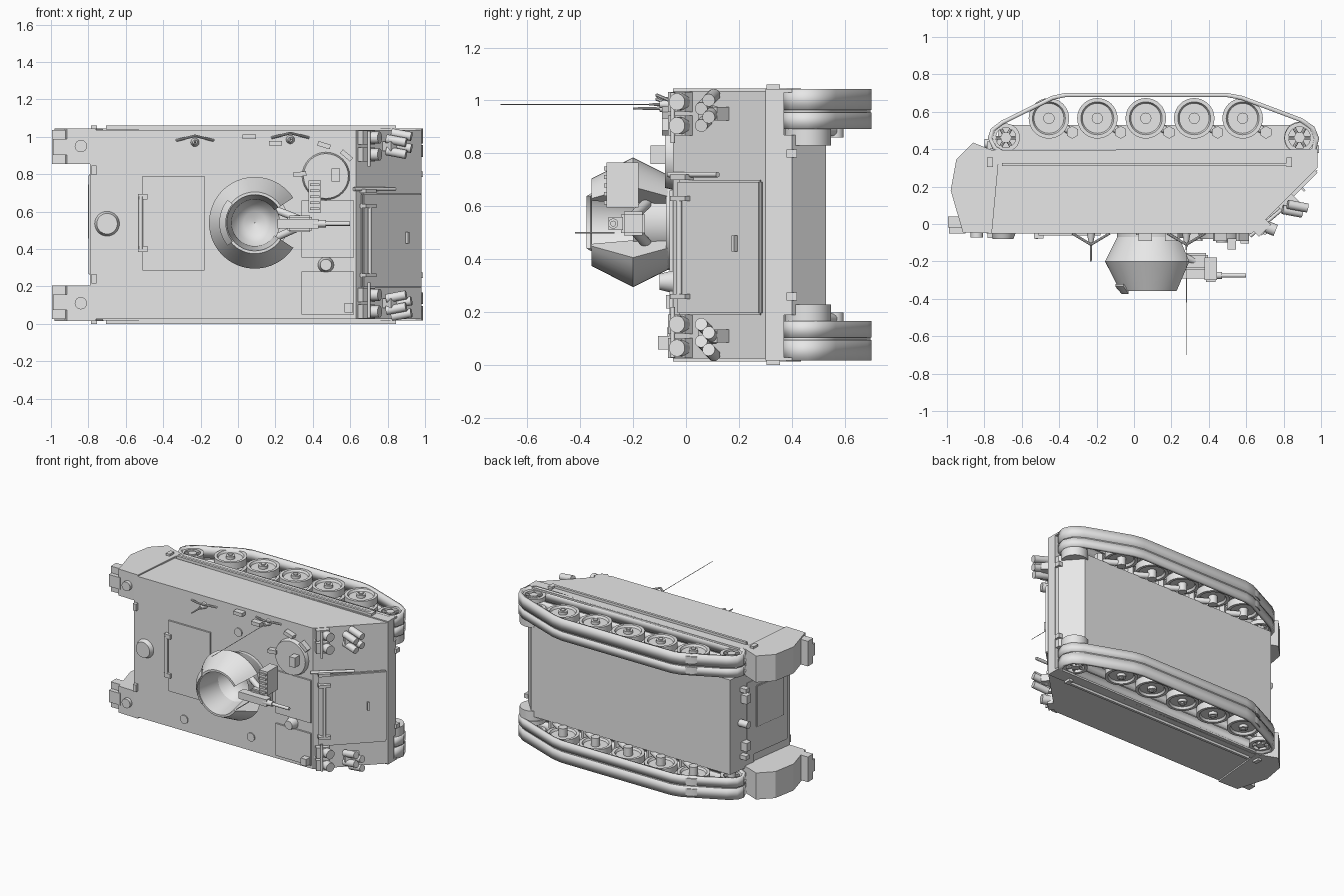
import bpy, bmesh, math
from mathutils import Vector, Matrix

if "Cube" in bpy.data.objects:
    bpy.data.objects.remove(bpy.data.objects["Cube"], do_unlink=True)

grey = bpy.data.materials.new("plain_grey")
grey.use_nodes = True
COL = (0.8, 0.8, 0.8, 1)
grey.diffuse_color = COL
grey.node_tree.nodes["Principled BSDF"].inputs["Base Color"].default_value = COL

MID = 0.53   # mirror plane height between the two flanks
ROOF = -0.05


def finish(name, bm, smooth=False):
    bmesh.ops.recalc_face_normals(bm, faces=bm.faces)
    me = bpy.data.meshes.new(name)
    bm.to_mesh(me)
    bm.free()
    ob = bpy.data.objects.new(name, me)
    bpy.context.collection.objects.link(ob)
    me.materials.append(grey)
    if smooth:
        bpy.ops.object.select_all(action='DESELECT')
        ob.select_set(True)
        bpy.context.view_layer.objects.active = ob
        bpy.ops.object.shade_smooth_by_angle(angle=math.radians(32))
    return ob


def prism(name, pts, z0, z1, smooth=False):
    bm = bmesh.new()
    f = bm.faces.new([bm.verts.new((x, y, z0)) for x, y in pts])
    r = bmesh.ops.extrude_face_region(bm, geom=[f])
    up = [v for v in r["geom"] if isinstance(v, bmesh.types.BMVert)]
    bmesh.ops.translate(bm, verts=up, vec=(0, 0, z1 - z0))
    return finish(name, bm, smooth)


def box(name, c, size, turn=0, bevel=0):
    bm = bmesh.new()
    mat = Matrix.Translation(c) @ Matrix.Rotation(turn, 4, 'Z') @ Matrix.Diagonal((*size, 1))
    bmesh.ops.create_cube(bm, size=1, matrix=mat)
    if bevel:
        bmesh.ops.bevel(bm, geom=bm.edges[:], offset=bevel, segments=2, affect='EDGES')
    return finish(name, bm)


def rod(name, a, b, r, r2=None, n=20):
    a, b = Vector(a), Vector(b)
    bm = bmesh.new()
    q = (b - a).to_track_quat('Z', 'Y').to_matrix().to_4x4()
    bmesh.ops.create_cone(bm, cap_ends=True, segments=n, radius1=r, radius2=r if r2 is None else r2,
                          depth=(b - a).length, matrix=Matrix.Translation((a + b) / 2) @ q)
    return finish(name, bm, True)


def lathe(name, prof, c, axis, start=0, sweep=2 * math.pi, n=48):
    # profile holds (radius, offset along axis); closed loop
    bm = bmesh.new()
    full = sweep > 6.28
    rings = []
    for i in range(n if full else n + 1):
        a = start + sweep * i / n
        ca, sa = math.cos(a), math.sin(a)
        place = (lambda r, h: (r * ca, h, r * sa)) if axis == 'Y' else (lambda r, h: (r * ca, r * sa, h))
        rings.append([bm.verts.new(Vector(c) + Vector(place(r, h))) for r, h in prof])
    m = len(prof)
    for i in range(n):
        p, q = rings[i], rings[(i + 1) % len(rings)]
        for k in range(m):
            bm.faces.new((p[k], p[(k + 1) % m], q[(k + 1) % m], q[k]))
    if not full:
        bm.faces.new(rings[0])
        bm.faces.new(rings[-1])
    return finish(name, bm, True)


# Hull: full-width upper body, narrower lower body
prism("upper_hull", [(-0.79, ROOF), (0.63, ROOF), (0.98, 0.3), (0.98, 0.37), (-0.73, 0.37)], 0.025, 1.035)
prism("lower_hull", [(-0.75, 0.3), (0.975, 0.3), (0.975, 0.4), (0.86, 0.528), (-0.72, 0.528)], 0.19, 0.87)

# Front plate on the glacis
s = math.sqrt(0.5)
glacis = lambda t, out=0.0: (0.63 + t * s + out * s, ROOF + t * s - out * s)


def on_glacis(name, t, out, z, size, bevel=0):
    x, y = glacis(t, out)
    return box(name, (x, y, z), size, math.pi / 4, bevel)


on_glacis("trim_vane", 0.26, 0.008, 0.445, (0.45, 0.022, 0.51), 0.008)
on_glacis("vane_handle", 0.36, 0.03, 0.46, (0.012, 0.02, 0.06))
rod("vane_hinge_bar", (*glacis(0.07, 0.035), 0.26), (*glacis(0.07, 0.035), 0.63), 0.01)
for z in (0.26, 0.63, 0.71):
    on_glacis("vane_bracket", 0.07, 0.02, z, (0.08, 0.05, 0.02))
rod("glacis_bar", (0.62, -0.065, 0.72), (0.84, 0.12, 0.72), 0.01)


def flank(sd):
    Z = lambda z: MID + sd * (z - MID)
    # Rear float box and its lamp housing
    prism("rear_box", [(-0.76, ROOF), (-0.915, -0.045), (-0.98, 0.18), (-0.95, 0.345), (-0.86, 0.435),
                       (-0.72, 0.38)], Z(0.855), Z(1.045))
    box("rear_lamp_box", (-0.945, -0.005, Z(0.945)), (0.09, 0.09, 0.085))
    box("rear_lamp_base", (-0.94, 0.01, Z(0.945)), (0.11, 0.06, 0.18))
    rod("rear_cap", (-0.84, ROOF + 0.01, Z(0.95)), (-0.84, ROOF - 0.022, Z(0.95)), 0.033)
    # Side skirt with lower rail
    prism("side_skirt", [(-0.8, 0.395), (-0.8, 0.36), (-0.77, 0.32), (0.84, 0.3), (0.98, 0.3), (0.98, 0.4)],
          Z(1.03), Z(1.043))
    box("skirt_rail", (0.06, 0.318, Z(1.05)), (1.53, 0.018, 0.02))
    # Track loop: outer path, with a matching inner path through a solidify modifier
    path = [(-0.37, 0.70), (0.50, 0.70), (0.58, 0.685), (0.90, 0.565), (0.965, 0.52), (0.99, 0.46),
            (0.975, 0.395), (0.93, 0.37), (-0.70, 0.37), (-0.755, 0.40), (-0.782, 0.46),
            (-0.765, 0.51), (-0.71, 0.552), (-0.44, 0.685)]
    for nm, z0, z1, inset in (("track_outer", 0.965, 1.043, 0), ("track_inner", 0.893, 0.955, 0),
                              ("track_web", 0.9, 1.035, 0.007)):
        bm = bmesh.new()
        lo = [bm.verts.new((x, y, Z(z0))) for x, y in path]
        hi = [bm.verts.new((x, y, Z(z1))) for x, y in path]
        for i in range(len(path)):
            j = (i + 1) % len(path)
            bm.faces.new((lo[i], lo[j], hi[j], hi[i]))
        tr = finish(nm, bm, True)
        md = tr.modifiers.new("thick", 'SOLIDIFY')
        md.thickness = 0.022 - inset
        md.offset = -1
        if inset:
            tr.scale = (0.988, 0.99, 1)
            tr.location.y = 0.003
    # Road wheels: dished discs with hub and arm
    for i in range(5):
        x = -0.455 + 0.259 * i
        for z in (0.905, 0.98):
            h = Z(z) if sd > 0 else Z(z + 0.05)
            rim = [(0.0, 0.015), (0.08, 0.015), (0.088, 0.0), (0.108, 0.0), (0.108, 0.05), (0.088, 0.05),
                   (0.08, 0.035), (0.0, 0.035)]
            lathe("road_wheel", [(max(r, 0.002), k) for r, k in rim], (x, 0.565, h), 'Z', n=40)
        rod("wheel_hub", (x, 0.565, Z(0.86)), (x, 0.565, Z(1.035)), 0.03)
        rod("hub_cap", (x, 0.565, Z(1.03)), (x, 0.565, Z(1.043)), 0.015)
        rod("arm_pivot", (x + 0.125, 0.49, Z(0.86)), (x + 0.125, 0.49, Z(0.93)), 0.034, n=6)
        rod("swing_arm", (x + 0.125, 0.49, Z(0.885)), (x, 0.565, Z(0.885)), 0.02)
    # Sprocket at the front, idler at the rear
    for nm, x, r in (("idler", -0.685, 0.075), ("sprocket", 0.885, 0.08)):
        rod(nm + "_axle", (x, 0.462, Z(0.85)), (x, 0.462, Z(1.03)), 0.028)
        for z in (0.905, 1.0):
            h = Z(z) if sd > 0 else Z(z + 0.03)
            lathe(nm, [(r - 0.022, 0), (r, 0), (r, 0.03), (r - 0.022, 0.03)], (x, 0.462, h), 'Z')
            for k in range(6):
                a = k * math.pi / 3
                rod(nm + "_spoke", (x, 0.462, Z(z + 0.015)),
                    (x + r * 0.8 * math.cos(a), 0.462 + r * 0.8 * math.sin(a), Z(z + 0.015)), 0.009, n=8)
    rod("final_drive", (0.89, 0.46, Z(0.83)), (0.89, 0.46, Z(0.9)), 0.088)
    # Headlamp pair and guard
    for z in (0.905, 0.995):
        on_glacis("lamp_bracket", 0.06, 0.015, Z(z), (0.09, 0.05, 0.075))
        x, y = glacis(0.08, 0.03)
        rod("headlamp", (x, y, Z(z)), (x + 0.05, y - 0.02, Z(z)), 0.032)
    rod("lamp_guard", (0.70, -0.05, Z(0.84)), (0.70, -0.05, Z(1.03)), 0.008)
    # Smoke tube cluster
    on_glacis("tube_mount", 0.25, 0.03, Z(0.95), (0.1, 0.07, 0.05))
    for k in range(4):
        x, y = glacis(0.22 + 0.04 * (k % 2), 0.04)
        z = 0.925 + 0.032 * k
        rod("smoke_tube", (x - 0.02, y, Z(z)), (x + 0.085, y - 0.02, Z(z - 0.02)), 0.024)
    # Small hooks on the front and roof edge
    for x in (-0.77, 0.83):
        box("lift_eye", (x, 0.33, Z(1.045)), (0.03, 0.05, 0.03))
    box("tow_lug", (0.975, 0.4, Z(0.8)), (0.03, 0.04, 0.03))
    box("rear_hook", (-0.76, 0.42, Z(0.77)), (0.05, 0.04, 0.03))
    box("roof_cleat", (-0.77, ROOF - 0.01, Z(0.82)), (0.025, 0.03, 0.05))


for side in (1, -1):
    flank(side)


# Roof hatches, panels and vents
def roof_plate(name, x0, x1, z0, z1, h):
    box(name, ((x0 + x1) / 2, ROOF - h / 2 + 0.005, (z0 + z1) / 2), (x1 - x0, h + 0.01, z1 - z0))


def roof_disc(name, x, z, r, h, r2=None):
    rod(name, (x, ROOF + 0.01, z), (x, ROOF - h, z), r, r2, 32)


roof_plate("cargo_hatch", -0.51, -0.18, 0.285, 0.79, 0.012)
roof_plate("engine_panel", 0.34, 0.62, 0.05, 0.28, 0.012)
roof_plate("radiator_grille", 0.34, 0.62, 0.355, 0.66, 0.012)
roof_plate("filler_box", 0.57, 0.615, 0.06, 0.11, 0.055)
roof_plate("sight_box", 0.50, 0.545, 0.76, 0.83, 0.085)
roof_disc("vent_dome", -0.7, 0.535, 0.07, 0.03, 0.055)
roof_disc("crew_hatch", 0.47, 0.79, 0.13, 0.03, 0.12)
roof_disc("periscope_head", 0.47, 0.315, 0.045, 0.05, 0.03)
for x, z in ((0.04, 0.85), (-0.39, 0.11), (0.14, 0.125)):
    roof_disc("roof_cap", x, z, 0.03, 0.008)
rod("hatch_torsion_bar", (-0.52, ROOF - 0.02, 0.4), (-0.52, ROOF - 0.02, 0.68), 0.011)
for z in (0.4, 0.68):
    box("hatch_hinge", (-0.51, ROOF - 0.012, z), (0.05, 0.03, 0.03))
for x, z, a in ((0.33, 0.8, 0.1), (0.46, 0.955, -0.3), (0.58, 0.9, -0.7), (0.06, 1.0, 0), (0.2, 0.965, 0)):
    ob = box("periscope", (0, 0, 0), (0.07, 0.045, 0.025))
    ob.location, ob.rotation_euler = (x, ROOF - 0.018, z), (0, -a, 0)

# Aerial mounts and whip
for x, z, y in ((-0.23, 0.97, -0.2), (0.28, 0.985, -0.14)):
    roof_disc("aerial_base", x, z, 0.025, 0.05, 0.012)
    rod("aerial_post", (x, ROOF, z), (x, y, z), 0.008, 0.004, 8)
    for dx in (-0.1, 0.1):
        rod("aerial_stay", (x + dx, ROOF, z + 0.01), (x, ROOF - 0.06, z + 0.035), 0.007, n=8)
rod("whip_aerial", (0.28, -0.1, 0.985), (0.28, -0.70, 0.985), 0.002, n=6)

# Turret shell, open toward the front, with a bowl floor
tc = (0.09, 0, 0.54)
gap = math.radians(33)
lathe("turret_shell", [(0.17, -0.05), (0.245, -0.2), (0.165, -0.357), (0.15, -0.357), (0.125, -0.2), (0.115, -0.05)],
      tc, 'Y', gap, 2 * math.pi - 2 * gap)
roof_disc("turret_ring", 0.09, 0.54, 0.18, 0.025)
lathe("turret_bowl", [(0.135, -0.20), (0.10, -0.13), (0.06, -0.1), (0.002, -0.09), (0.002, -0.06), (0.13, -0.06)],
      tc, 'Y')
lathe("shield_hatch", [(0.155, -0.36), (0.19, -0.32), (0.19, -0.335), (0.155, -0.375)], tc, 'Y',
      math.radians(140), math.radians(80), 16)

# Gun, cradle and ammunition box
box("gun_receiver", (0.32, -0.265, 0.535), (0.22, 0.055, 0.05))
box("gun_cradle", (0.33, -0.2, 0.535), (0.13, 0.09, 0.09), 0, 0.01)
rod("gun_barrel", (0.40, -0.275, 0.535), (0.60, -0.275, 0.535), 0.011)
rod("gun_sleeve", (0.40, -0.275, 0.535), (0.47, -0.275, 0.535), 0.019)
rod("gun_handle", (0.28, -0.27, 0.5), (0.28, -0.42, 0.5), 0.003, n=8)
box("ammo_box", (0.41, -0.24, 0.68), (0.065, 0.12, 0.17))
for k in range(5):
    box("ammo_rib", (0.41, -0.303, 0.615 + 0.032 * k), (0.05, 0.012, 0.014))
for z in (0.46, 0.61):
    rod("cradle_arm", (0.2, -0.15, z), (0.38, -0.22, 0.54), 0.02)

# Rear ramp with hinges, handle and tow hook
slope = math.atan2(0.06, 0.42)
box("rear_ramp", (-0.757, 0.18, MID), (0.03, 0.4, 0.54), -slope, 0.006)
box("ramp_door", (-0.775, 0.16, 0.6), (0.02, 0.26, 0.3), -slope, 0.005)
for z in (0.36, 0.7):
    box("ramp_hinge", (-0.75, 0.4, z), (0.06, 0.05, 0.06))
rod("tow_hook", (-0.72, 0.43, MID), (-0.8, 0.43, MID), 0.025)
